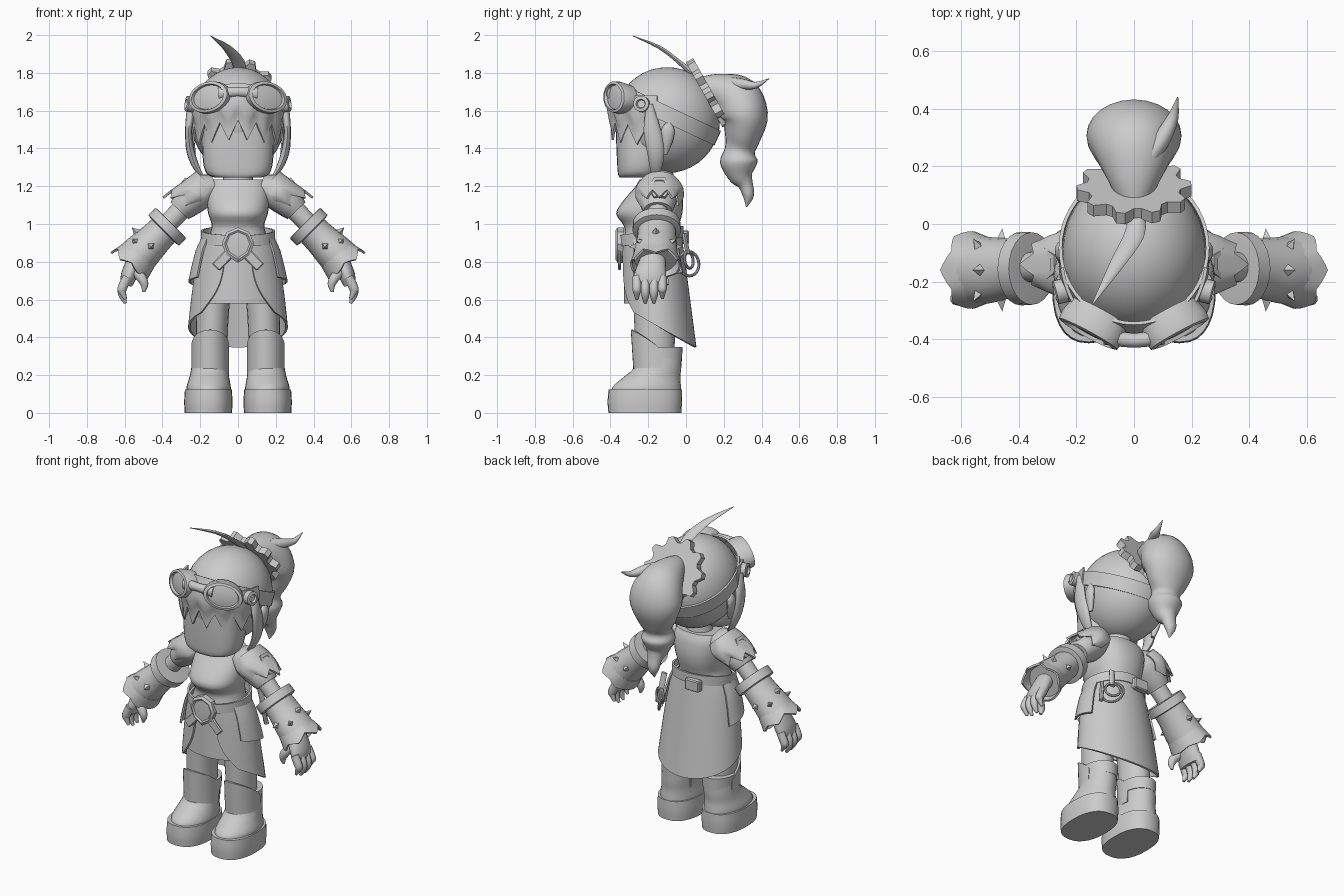
import bpy, bmesh, math
from mathutils import Vector, Matrix
from math import sin, cos, pi

if "Cube" in bpy.data.objects:
    bpy.data.objects.remove(bpy.data.objects["Cube"], do_unlink=True)

grey = bpy.data.materials.new("plain_grey")
grey.use_nodes = True
grey.diffuse_color = (0.6, 0.6, 0.6, 1)
grey.node_tree.nodes["Principled BSDF"].inputs["Base Color"].default_value = (0.6, 0.6, 0.6, 1)


def finish(name, bm, mirror=False, angle=0.75):
    """Clean up, smooth all but sharp edges, optionally mirror across x."""
    bmesh.ops.remove_doubles(bm, verts=bm.verts, dist=0.0005)
    bmesh.ops.recalc_face_normals(bm, faces=bm.faces)
    for f in bm.faces:
        f.smooth = True
    for e in bm.edges:
        e.smooth = len(e.link_faces) == 2 and e.calc_face_angle(0) < angle
    me = bpy.data.meshes.new(name)
    bm.to_mesh(me)
    bm.free()
    me.materials.append(grey)
    ob = bpy.data.objects.new(name, me)
    bpy.context.scene.collection.objects.link(ob)
    if mirror:
        ob.modifiers.new("mirror", 'MIRROR').use_mirror_merge = False
    return ob


def skin(bm, rings, closed=True):
    rows = [[bm.verts.new(p) for p in r] for r in rings]
    n = len(rows[0])
    for a, b in zip(rows, rows[1:]):
        for i in range(n if closed else n - 1):
            j = (i + 1) % n
            bm.faces.new((a[i], a[j], b[j], b[i]))
    return rows


def spline(pts, sub):
    """Catmull-Rom through tuples of any length."""
    p = [Vector(q) for q in pts]
    p = [p[0] * 2 - p[1]] + p + [p[-1] * 2 - p[-2]]
    out = []
    for a, b, c, d in zip(p, p[1:], p[2:], p[3:]):
        for k in range(sub):
            t = k / sub
            out.append(0.5 * (2 * b + (c - a) * t + (2 * a - 5 * b + 4 * c - d) * t * t
                              + (3 * b - a - 3 * c + d) * t ** 3))
    return out + [p[-2]]


def loft(name, pts, hint=(1, 0, 0), flat=False, n=20, sub=3, power=2, mirror=False):
    """Sweep an ellipse along (x, y, z, radius along hint, other radius)."""
    path = spline(pts, sub) if sub > 1 else [Vector(p) for p in pts]
    rings = []
    for i, q in enumerate(path):
        a, b = path[max(i - 1, 0)], path[min(i + 1, len(path) - 1)]
        t = Vector((0, 0, 1)) if flat else (Vector(b[:3]) - Vector(a[:3])).normalized()
        u = Vector(hint)
        u = (u - t * u.dot(t)).normalized()
        v = t.cross(u)
        ring = []
        for k in range(n):
            c, s = cos(2 * pi * k / n), sin(2 * pi * k / n)
            c, s = (math.copysign(abs(w) ** (2 / power), w) for w in (c, s))
            ring.append(Vector(q[:3]) + u * max(q[3], .002) * c + v * max(q[4], .002) * s)
        rings.append(ring)
    bm = bmesh.new()
    rows = skin(bm, rings)
    bm.faces.new(rows[0])
    bm.faces.new(rows[-1])
    return finish(name, bm, mirror)


def sheet(name, f, nu, nv, thick=0.012, mirror=False):
    """Thin shell from a function of u and v in 0..1."""
    bm = bmesh.new()
    skin(bm, [[f(i / nu, j / nv) for i in range(nu + 1)] for j in range(nv + 1)], False)
    bmesh.ops.remove_doubles(bm, verts=bm.verts, dist=0.0005)
    bmesh.ops.recalc_face_normals(bm, faces=bm.faces)
    bmesh.ops.solidify(bm, geom=bm.faces[:], thickness=thick)
    return finish(name, bm, mirror)


def lathe(name, profile, loc, normal, up=(0, 0, 1), n=24, scale=(1, 1), rf=lambda i: 1, mirror=False):
    """Spin (radius, height) points about a normal placed at loc."""
    z = Vector(normal).normalized()
    x = Vector(up).cross(z).normalized()
    m = Matrix.Translation(loc) @ Matrix((x, z.cross(x), z)).transposed().to_4x4()
    bm = bmesh.new()
    skin(bm, [[m @ Vector((r * rf(i) * scale[0] * cos(2 * pi * i / n),
                           r * rf(i) * scale[1] * sin(2 * pi * i / n), h))
               for i in range(n)] for r, h in profile])
    return finish(name, bm, mirror, 0.6)


def block(name, loc, size, rot=0, mirror=False):
    bm = bmesh.new()
    bmesh.ops.create_cube(bm, size=1, matrix=Matrix.Translation(loc) @ Matrix.Rotation(rot, 4, 'Y')
                          @ Matrix.Diagonal((*size, 1)))
    bmesh.ops.bevel(bm, geom=bm.edges[:], offset=0.006, segments=1, affect='EDGES')
    return finish(name, bm, mirror, 0.6)


# Head, face and ears
bm = bmesh.new()
bmesh.ops.create_uvsphere(bm, u_segments=32, v_segments=20, radius=1,
                          matrix=Matrix.Translation((0, -.1, 1.55)) @ Matrix.Diagonal((.25, .28, .28, 1)))
finish("head", bm)
loft("face", [(0, -.26, 1.245, .12, .09), (0, -.25, 1.265, .165, .11), (0, -.24, 1.33, .185, .125),
              (0, -.23, 1.45, .19, .14), (0, -.22, 1.6, .19, .15)], flat=True, power=2.6, n=28)
loft("ear", [(.235, -.11, 1.37, .012, .012), (.25, -.1, 1.44, .02, .03), (.255, -.095, 1.5, .02, .035),
             (.25, -.09, 1.54, .01, .01)], mirror=True, n=12)

# Hair
def bangs(u, v):
    th = (u - .5) * 2.8
    low = 1.45 + .1 * abs((u * 7 + .5) % 1 - .5) * 2 - .03 * abs(th)
    r = .95 + .07 * sin(pi * min(v + .2, 1))
    return Vector((.262 * r * sin(th), -.1 - .315 * r * cos(th), 1.68 + (low - 1.68) * v))
sheet("bangs", bangs, 42, 5)
loft("side_lock", [(.24, -.19, 1.63, .02, .03), (.262, -.18, 1.5, .045, .018), (.25, -.16, 1.38, .045, .022),
                   (.215, -.16, 1.29, .03, .016), (.17, -.17, 1.23, .003, .003)],
     hint=(0, 1, 0), n=12, mirror=True)
loft("ponytail", [(0, .07, 1.73, .05, .05), (0, .17, 1.71, .1, .09), (0, .26, 1.66, .145, .135),
                  (0, .31, 1.57, .165, .125), (0, .3, 1.46, .125, .095), (0, .285, 1.39, .085, .08),
                  (0, .28, 1.33, .1, .1), (0, .29, 1.26, .07, .07), (0, .315, 1.21, .045, .04),
                  (0, .33, 1.15, .035, .03), (0, .32, 1.09, .003, .003)], n=24, sub=4)
loft("crown_wisp", [(.01, .03, 1.8, .03, .02), (0, -.04, 1.86, .035, .012), (-.06, -.14, 1.935, .025, .01),
                    (-.145, -.28, 1.995, .002, .002)], n=10)
loft("ponytail_wisp", [(.06, .24, 1.74, .03, .04), (.1, .3, 1.74, .03, .03), (.135, .37, 1.735, .02, .018),
                       (.152, .44, 1.77, .002, .002)], n=10)
lathe("hair_gear", [(0, -.022), (.2, -.022), (.2, .022), (0, .022)], (0, .115, 1.695), (0, .87, .49),
      n=40, rf=lambda i: 1 if i % 4 < 2 else .82)

# Goggles
lathe("goggle_frame", [(1, -.07), (1.12, -.01), (1.08, .02), (.9, .025), (.84, .01), (.5, .016), (0, .018)],
      (.15, -.365, 1.67), (.48, -.86, .12), up=(.25, 0, 1), scale=(.108, .075), mirror=True)
loft("goggle_bridge", [(-.1, -.39, 1.69, .035, .03), (0, -.405, 1.7, .025, .025), (.1, -.39, 1.69, .035, .03)],
     hint=(0, 0, 1), n=12)
lathe("strap_joint", [(.042, -.02), (.042, .016), (.025, .02), (.02, .008), (0, .008)],
      (.257, -.235, 1.635), (1, -.25, .1), mirror=True)
def strap(u, v):
    th = 2 * pi * u
    y = -.1 - .268 * cos(th)
    return Vector((.262 * sin(th), y, 1.58 - .47 * (y + .1))) + Vector((0, .41, .91)) * (v - .5) * .085
sheet("goggle_strap", strap, 48, 1)

# Neck and torso
loft("neck", [(0, -.14, 1.17, .09, .08), (0, -.14, 1.3, .07, .07)], flat=True)
loft("torso", [(0, -.19, .88, .17, .15), (0, -.185, .96, .145, .14), (0, -.185, 1.0, .14, .15),
               (0, -.195, 1.055, .158, .175), (0, -.175, 1.12, .165, .16), (0, -.15, 1.19, .165, .125),
               (0, -.145, 1.235, .145, .1)], flat=True, n=28, power=2.3)

# Skirt layers
def skirt_point(th, z, grow=0.0):
    t = max(0, (.92 - z) / .57)
    return Vector(((.185 + .09 * t ** .6 + grow) * sin(th),
                   -.1825 + .0375 * t - (.1625 + .0375 * t + grow) * cos(th), z))
def coat(u, v):
    edge = .32 + .06 * v + .5 * v ** 5
    th = edge + (2 * pi - 2 * edge) * u
    return skirt_point(th, .93 + (.46 + .112 * cos(th) - .93) * v)
sheet("coat_skirt", coat, 44, 12)
sheet("inner_skirt", lambda u, v: skirt_point((u - .5) * 2.2, .92 - .34 * v, -.016), 16, 5)
sheet("hip_flap", lambda u, v: skirt_point(1.0 + .95 * u, .92 - (.2 + .04 * u) * v, .012 + .015 * v),
      8, 4, mirror=True)
def belt(u, v):
    th = 2 * pi * u
    return Vector((.196 * sin(th), -.185 - .172 * cos(th), .935 - .025 * cos(th) + .06 * (v - .5)))
sheet("belt", belt, 40, 1)
lathe("buckle", [(.09, -.03), (.09, .005), (.075, .015), (.065, .008), (0, .012)], (0, -.357, .895), (0, -1, 0),
      n=8, scale=(1, 1.02), rf=lambda i: 1.1 if i == 6 else .95)
block("buckle_ribbon", (.08, -.352, .81), (.11, .016, .055), .8, mirror=True)
block("back_pouch", (-.05, -.005, .93), (.1, .04, .07))

# Hanging rings at the hip
for i, (r, tilt) in enumerate([(.065, .3), (.045, -.3)]):
    ring = [(r + .008 * cos(a * pi / 4), .008 * sin(a * pi / 4)) for a in range(9)]
    lathe("hip_ring_%d" % i, ring, (.175, .015, .79 + .02 * i), (.7 + tilt, .7, .1))
loft("ring_hanger", [(.16, -.01, .95, .02, .012), (.172, .01, .84, .02, .012)], n=8, sub=1)
loft("hip_tool", [(.2, -.05, .88, .012, .012), (.225, -.03, .74, .014, .014)], n=8, sub=1)

# Arms: shoulder armour, sleeve, gauntlet
Y = (0, 1, 0)
A = Vector((.71, 0, -.71))
N = Vector((.71, 0, .71))
def around(centre, th, along, ry, rn):
    return Vector(centre) + A * along + Vector(Y) * ry * sin(th) + N * rn * cos(th)
loft("shoulder", [(.12, -.15, 1.2, .08, .06), (.19, -.15, 1.175, .11, .09), (.27, -.15, 1.11, .095, .08),
                  (.31, -.15, 1.07, .075, .065)], hint=Y, mirror=True)
def pauldron(u, v):
    th = (u - .5) * 4
    tip = .17 + .05 * (1 - abs((u * 5) % 1 - .5) * 2) - .03 * abs(th)
    return around((.19, -.14, 1.19), th, -.04 + tip * v, .1 + .03 * sin(pi * v), .085 + .03 * v)
sheet("shoulder_armour", pauldron, 20, 5, mirror=True)
lathe("shoulder_emblem", [(.06, -.02), (.06, .01), (.042, .012), (.038, 0), (0, 0)],
      (.308, -.14, 1.19), (.8, 0, .6), n=6, scale=(1, 1.2), mirror=True)
loft("upper_arm", [(.26, -.15, 1.12, .055, .055), (.42, -.15, .95, .05, .05)], hint=Y, sub=1, mirror=True)
lathe("gauntlet_band", [(0, -.03), (.1, -.03), (.12, -.028), (.122, .025), (.1, .03), (0, .03)],
      (.375, -.155, .985), A, up=Y, scale=(.95, 1.05), mirror=True)
loft("gauntlet", [(.385, -.155, .975, .1, .085), (.44, -.155, .92, .105, .09), (.5, -.16, .86, .115, .1),
                  (.545, -.16, .815, .12, .105)], hint=Y, mirror=True)
def cuff(u, v):
    th = 2 * pi * u
    along = .035 + (.065 + .04 * abs((u * 6) % 1 - .5) * 2 * (.6 + .4 * cos(th))) * v
    return around((.49, -.16, .865), th, along, .115 + .02 * v, .1 + .02 * v)
sheet("gauntlet_cuff", cuff, 36, 2, mirror=True)
for i in range(5):
    th = (i - 2) * .85
    p = around((.47, -.16, .89), th, .04 * (i % 2), .1, .085)
    lathe("gauntlet_spike_%d" % i, [(.03, -.01), (0, .045)], p, N * cos(th) + Vector(Y) * sin(th),
          up=A, n=4, mirror=True)

# Hands
loft("palm", [(.52, -.17, .84, .06, .05), (.555, -.18, .78, .075, .045), (.58, -.19, .72, .085, .042),
              (.59, -.19, .675, .075, .03)], hint=Y, mirror=True)
for i, drop in enumerate([.02, 0, 0, .025]):
    y = -.26 + .045 * i
    loft("finger_%d" % i, [(.585, y, .72, .024, .026), (.613, y, .66, .024, .026),
                           (.612, y, .62 + drop, .02, .02), (.595, y, .58 + drop, .008, .008)],
         hint=Y, n=10, mirror=True)
loft("thumb", [(.56, -.22, .77, .03, .03), (.515, -.245, .72, .028, .028), (.495, -.25, .68, .022, .022),
               (.5, -.25, .64, .008, .008)], hint=Y, n=10, mirror=True)

# Legs and boots
loft("leg", [(.14, -.165, .25, .085, .1), (.138, -.165, .45, .085, .108), (.125, -.17, .75, .095, .115)],
     flat=True, mirror=True)
loft("boot_sole", [(.157, -.218, 0, .125, .193), (.157, -.218, .06, .128, .197), (.157, -.216, .125, .124, .194)],
     flat=True, n=28, power=2.4, mirror=True)
loft("boot", [(.155, -.21, .12, .118, .185), (.155, -.205, .145, .116, .178), (.152, -.18, .19, .105, .15),
              (.15, -.15, .24, .097, .125), (.147, -.145, .31, .093, .122)], flat=True, n=28, mirror=True)
loft("boot_cuff", [(.145, -.14, .275, .095, .118), (.145, -.14, .35, .098, .122)],
     flat=True, sub=1, n=28, mirror=True)
def shin(u, v):
    th = (u - .5) * 3.6
    top = .3 + .14 * max(0, cos(th * .85)) ** .7
    return Vector((.147 + .1 * sin(th), -.15 - (.127 + .015 * v) * cos(th), .2 + (top - .2) * v))
sheet("shin_guard", shin, 20, 4, mirror=True)
